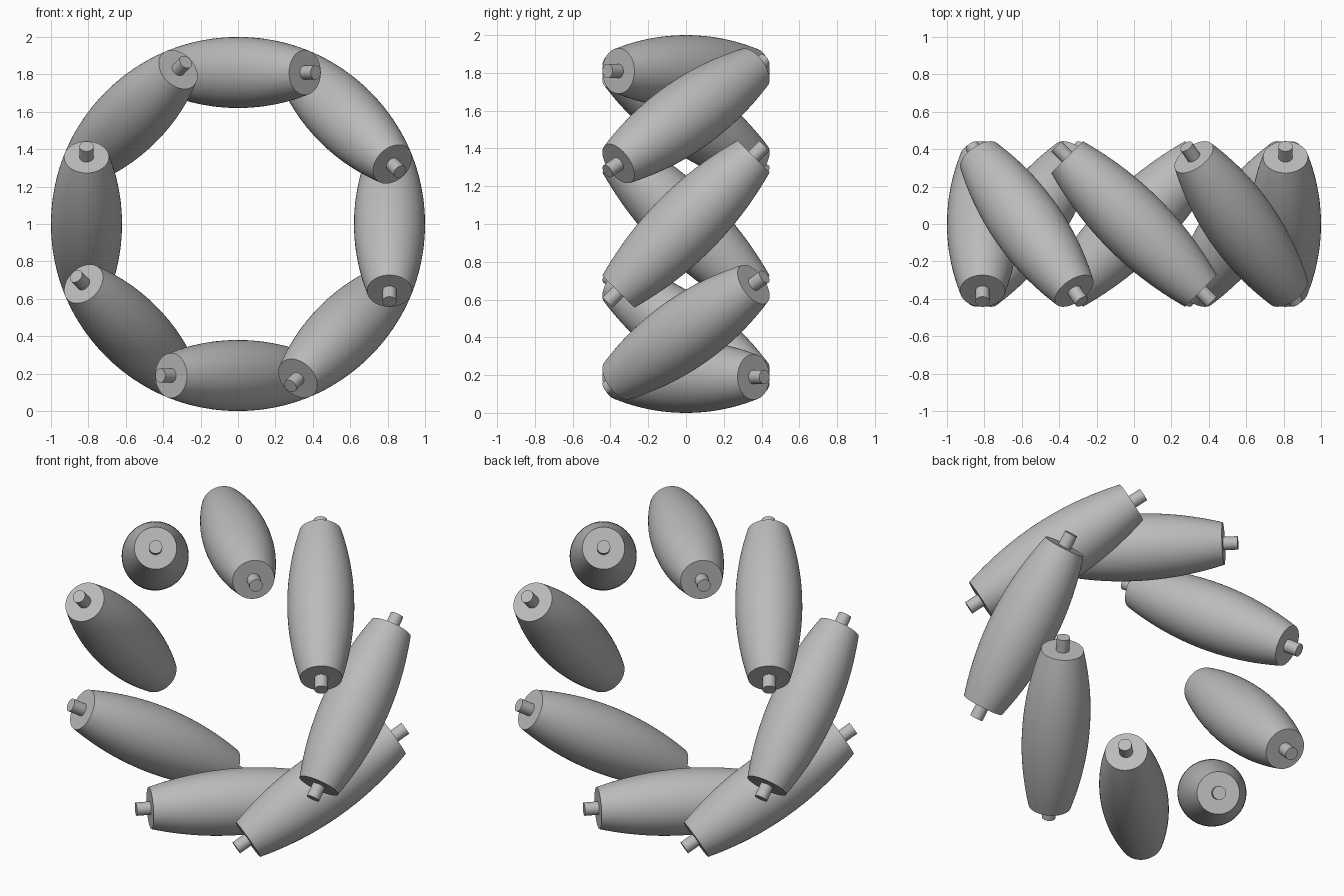
import bpy, bmesh, math
from mathutils import Matrix, Vector

cube = bpy.data.objects.get("Cube")
if cube:
    bpy.data.objects.remove(cube, do_unlink=True)

ROLLERS = 8
RING_RADIUS = 0.81                 # wheel centre to roller axis
MID_R, END_R, HALF = 0.19, 0.12, 0.506
PIN_R, PIN_TIP = 0.038, 0.587
SEGMENTS, STEPS = 64, 24

grey = bpy.data.materials.new("roller grey")
grey.use_nodes = True
colour = (0.5, 0.5, 0.5, 1)
grey.diffuse_color = colour
grey.node_tree.nodes["Principled BSDF"].inputs["Base Color"].default_value = colour

# Barrel profile with a stub pin at each end: (radius, distance along axis)
barrel = []
for i in range(STEPS + 1):
    t = 2 * i / STEPS - 1
    barrel.append((MID_R - (MID_R - END_R) * t * t, t * HALF))
profile = ([(0, -PIN_TIP), (PIN_R, -PIN_TIP), (PIN_R, -HALF)] + barrel
           + [(PIN_R, HALF), (PIN_R, PIN_TIP), (0, PIN_TIP)])


def lathe(name, points):
    """Turn a profile around the z axis into a closed mesh."""
    bm = bmesh.new()
    verts = [bm.verts.new((r, 0, h)) for r, h in points]
    edges = [bm.edges.new(pair) for pair in zip(verts, verts[1:])]
    bmesh.ops.spin(bm, geom=verts + edges, cent=(0, 0, 0), axis=(0, 0, 1),
                   angle=math.tau, steps=SEGMENTS, use_merge=False)
    bmesh.ops.remove_doubles(bm, verts=bm.verts, dist=1e-5)
    bmesh.ops.recalc_face_normals(bm, faces=bm.faces)
    mesh = bpy.data.meshes.new(name)
    bm.to_mesh(mesh)
    bm.free()
    mesh.materials.append(grey)
    return mesh


roller_mesh = lathe("roller", profile)

# Top roller lies across the rim at 45 degrees; the rest repeat around the wheel
tilt = Vector((1, -1, 0)).to_track_quat('Z', 'Y').to_matrix().to_4x4()
top = Matrix.Translation((0, 0, RING_RADIUS)) @ tilt
for i in range(ROLLERS):
    roller = bpy.data.objects.new(f"roller_{i + 1}", roller_mesh)
    bpy.context.collection.objects.link(roller)
    turn = Matrix.Rotation(math.tau * i / ROLLERS, 4, 'Y')
    roller.matrix_world = Matrix.Translation((0, 0, 1)) @ turn @ top

# Smooth barrels and pins, sharp rims
bpy.ops.object.select_all(action='DESELECT')
first = bpy.data.objects["roller_1"]
first.select_set(True)
bpy.context.view_layer.objects.active = first
bpy.ops.object.shade_smooth_by_angle(angle=math.radians(30))
